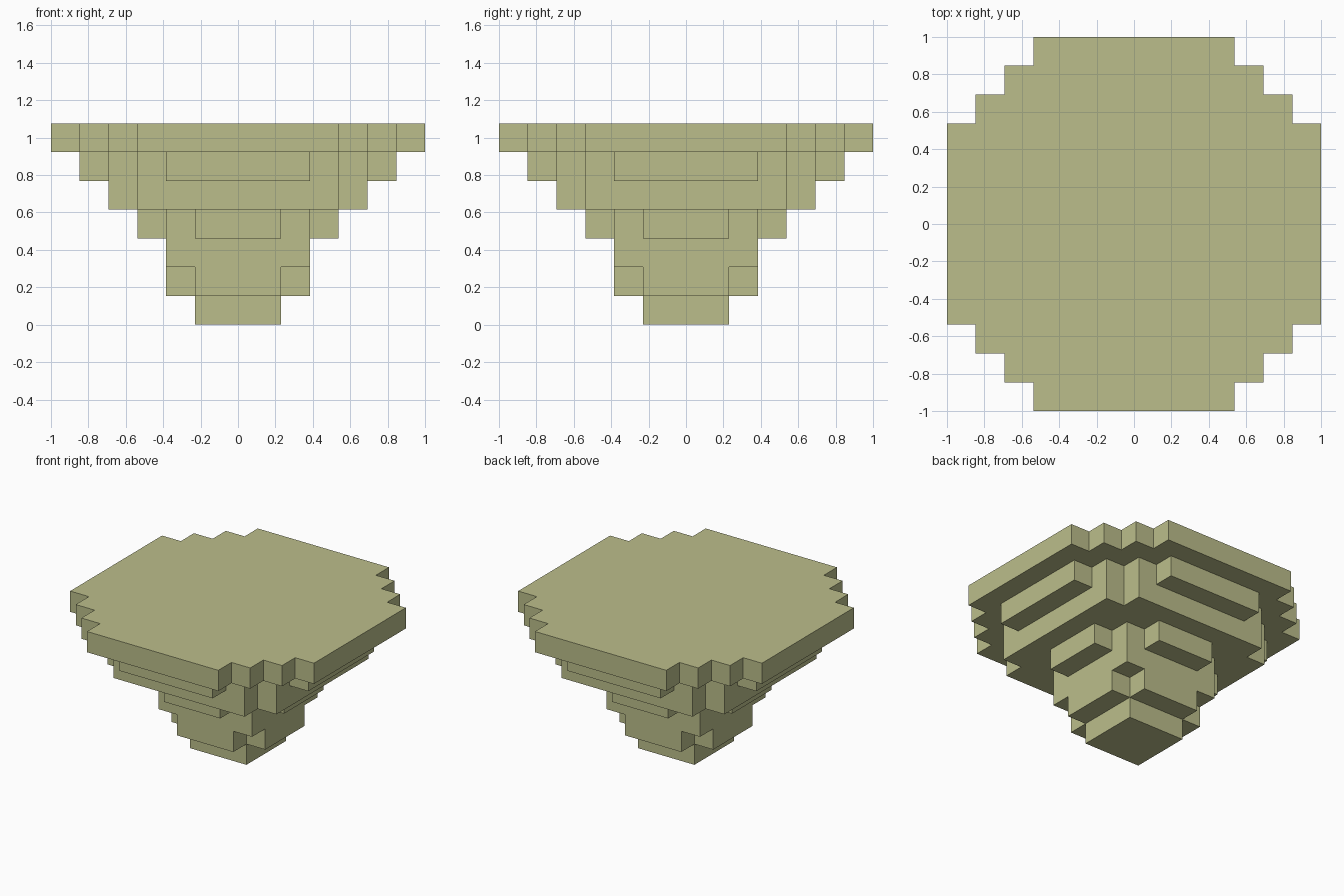
import bpy
import bmesh

cube = bpy.data.objects.get("Cube")
if cube:
    bpy.data.objects.remove(cube)

HALF = 1 / 13        # half of one block
BLOCK = 2 * HALF

olive = bpy.data.materials.new("pale_olive")
olive.use_nodes = True
colour = (0.50, 0.515, 0.258, 1)
olive.diffuse_color = colour
olive.node_tree.nodes["Principled BSDF"].inputs["Base Color"].default_value = colour


def stepped_outline(wide, narrow):
    """Counter-clockwise outline whose corners climb in single-block stairs."""
    corner = []
    x, y = wide, narrow
    while x >= narrow:
        corner.append((x, y))
        if x > narrow:
            corner.append((x - 2, y))
        x, y = x - 2, y + 2
    points = []
    for _ in range(4):
        points += corner
        corner = [(-b, a) for a, b in corner]
    return points


def add_tier(name, level, wide, narrow):
    """One block-high slab raised from its stepped outline."""
    bm = bmesh.new()
    verts = [bm.verts.new((x * HALF, y * HALF, level * BLOCK))
             for x, y in stepped_outline(wide, narrow)]
    base = bm.faces.new(verts)
    raised = bmesh.ops.extrude_face_region(bm, geom=[base], use_keep_orig=True)
    top = [v for v in raised["geom"] if isinstance(v, bmesh.types.BMVert)]
    bmesh.ops.translate(bm, verts=top, vec=(0, 0, BLOCK))
    bmesh.ops.recalc_face_normals(bm, faces=bm.faces)
    mesh = bpy.data.meshes.new(name)
    bm.to_mesh(mesh)
    bm.free()
    mesh.materials.append(olive)
    obj = bpy.data.objects.new(name, mesh)
    bpy.context.collection.objects.link(obj)


# Tiers from the foot up: name, widest and narrowest half-width in half blocks
tiers = [
    ("foot", 3, 3),
    ("notched_collar", 5, 3),
    ("stem", 5, 5),
    ("lower_bracket", 7, 3),
    ("middle_slab", 9, 7),
    ("upper_bracket", 11, 5),
    ("top_slab", 13, 7),
]
for level, (name, wide, narrow) in enumerate(tiers):
    add_tier(name, level, wide, narrow)
